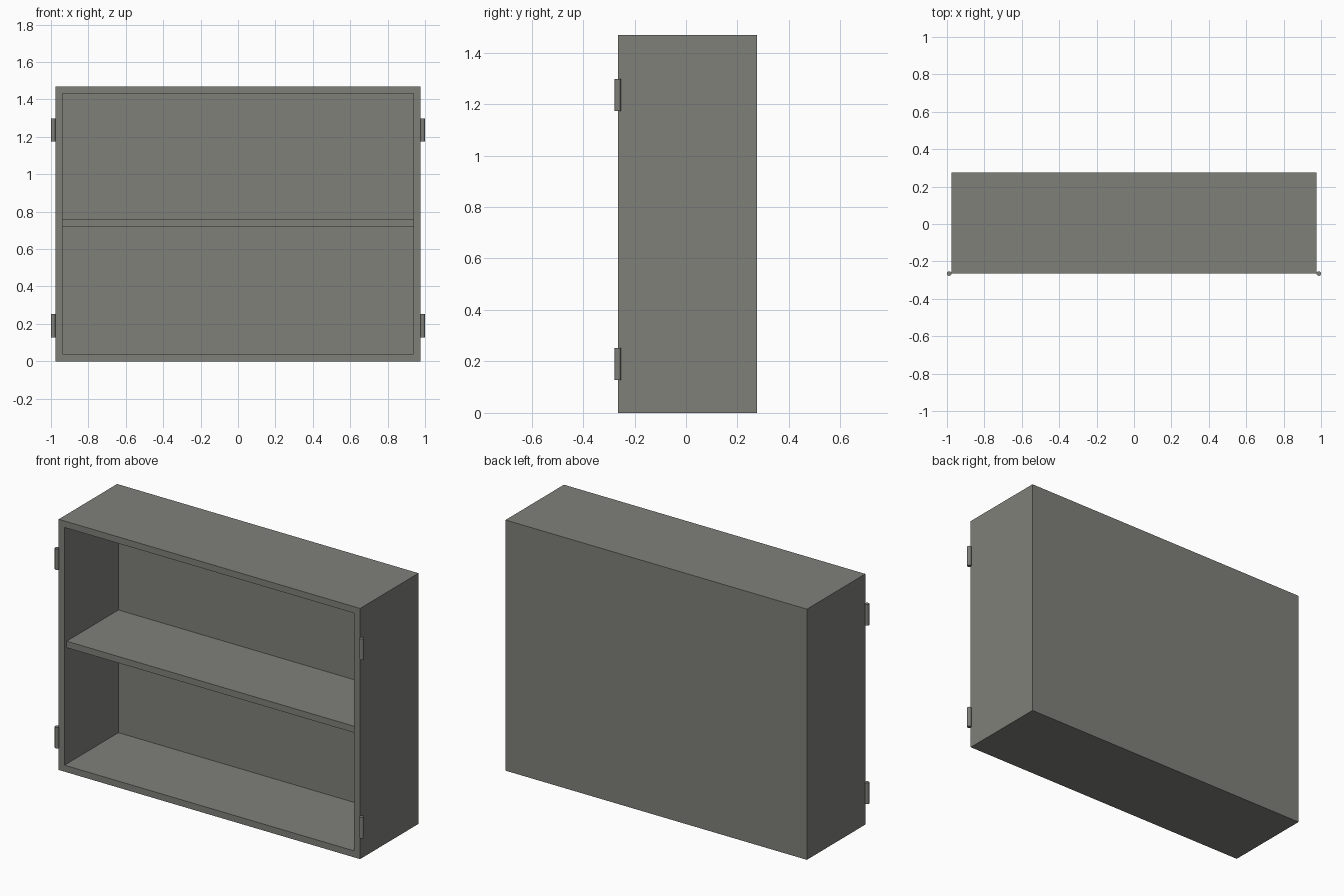
import bpy, math

if "Cube" in bpy.data.objects:
    bpy.data.objects.remove(bpy.data.objects["Cube"])

HX, H = 0.977, 1.469          # half width, height
Y0, Y1 = -0.265, 0.276        # front and back
T = 0.038                     # board thickness


def material(name, rgb):
    m = bpy.data.materials.new(name)
    m.diffuse_color = (*rgb, 1)
    m.use_nodes = True
    m.node_tree.nodes["Principled BSDF"].inputs["Base Color"].default_value = m.diffuse_color
    return m


grey = material("warm grey", (0.215, 0.215, 0.195))


def board(name, lo, hi):
    bpy.ops.mesh.primitive_cube_add(size=1, location=[(a + b) / 2 for a, b in zip(lo, hi)])
    o = bpy.context.object
    o.name = name
    o.scale = [b - a for a, b in zip(lo, hi)]
    bpy.ops.object.transform_apply(location=False, rotation=False, scale=True)
    o.data.materials.append(grey)
    return o


# carcass: one box whose front face is inset and pushed back
case = board("cabinet_case", (-HX, Y0, 0), (HX, Y1, H))
cavity = board("cavity_cutter", (-HX + T, Y0 - 0.1, T), (HX - T, Y1 - 0.042, H - T))
cavity.hide_render = True
cut = case.modifiers.new("cavity", 'BOOLEAN')
cut.operation = 'DIFFERENCE'
cut.solver = 'EXACT'
cut.object = cavity
bpy.context.view_layer.objects.active = case
bpy.ops.object.modifier_apply(modifier="cavity")
bpy.data.objects.remove(cavity)

# middle shelf, slightly recessed
board("middle_shelf", (-HX + T, Y0 + 0.02, 0.719), (HX - T, Y1 - 0.042, 0.757))

# hinge barrels at the front corners
R = 0.012
for side, sx in (("left", -1), ("right", 1)):
    for level, z in (("lower", 0.19), ("upper", 1.236)):
        bpy.ops.mesh.primitive_cylinder_add(vertices=32, radius=R, depth=0.124,
                                            location=(sx * (1 - R), Y0, z))
        o = bpy.context.object
        o.name = f"{level}_{side}_hinge"
        o.data.materials.append(grey)
        bpy.ops.object.shade_smooth_by_angle(angle=math.radians(40))
